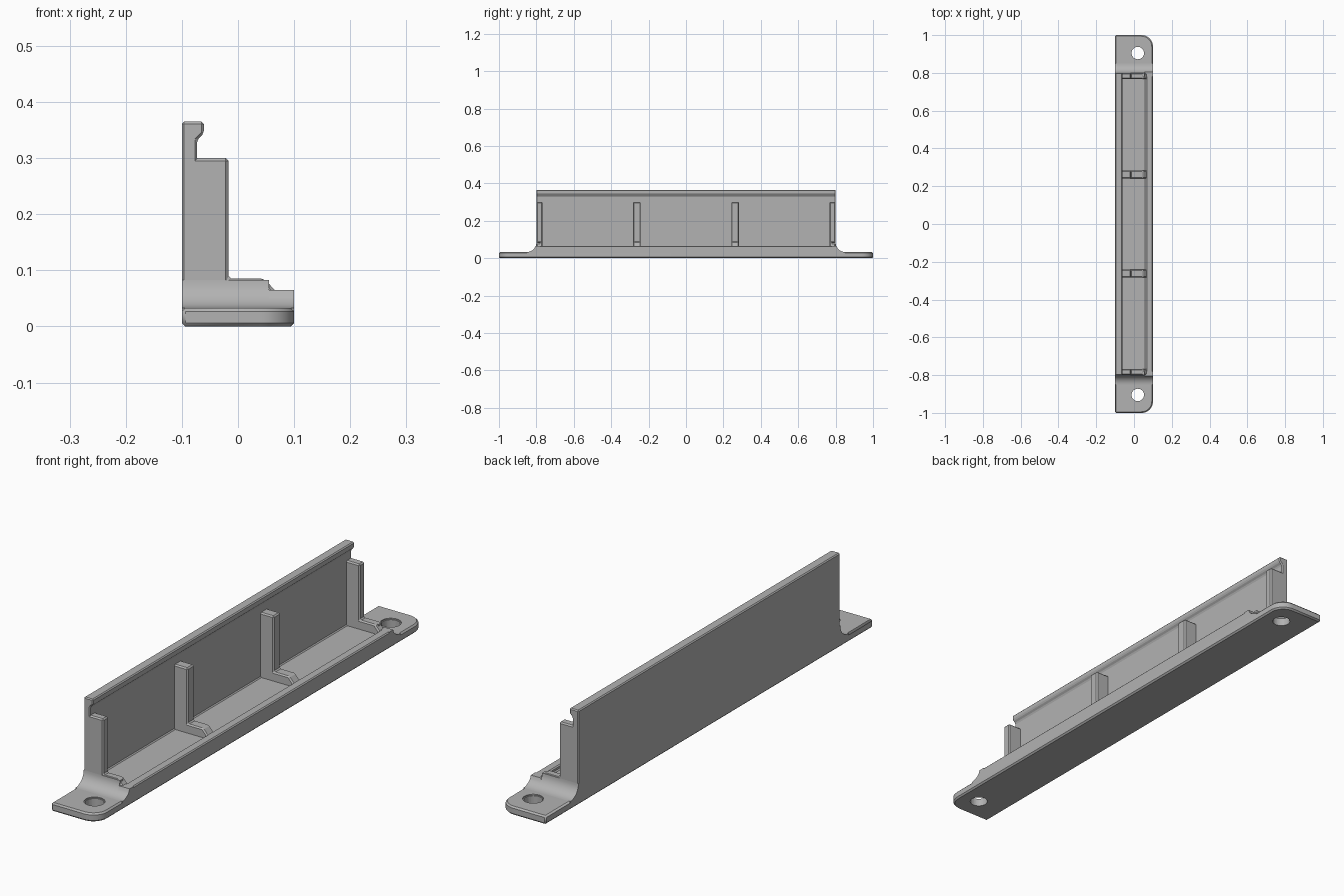
import bpy, bmesh, math
from mathutils import Vector

cube = bpy.data.objects.get("Cube")
if cube:
    bpy.data.objects.remove(cube, do_unlink=True)

grey = bpy.data.materials.new("plain_grey")
grey.use_nodes = True
grey.diffuse_color = (0.45, 0.45, 0.45, 1)
grey.node_tree.nodes["Principled BSDF"].inputs["Base Color"].default_value = grey.diffuse_color

AXES = {"x": (1, 2, 0), "y": (0, 2, 1), "z": (0, 1, 2)}
END, WALL, FLOOR, PLATE, RIM = 0.8, -0.073, 0.05, 0.033, 0.065


def extrude(name, profile, axis, start, stop):
    """Extrude a 2D profile along an axis between two positions."""
    a, b, c = AXES[axis]
    bm = bmesh.new()
    verts = []
    for u, v in profile:
        p = Vector()
        p[a], p[b], p[c] = u, v, start
        verts.append(bm.verts.new(p))
    face = bm.faces.new(verts)
    new = bmesh.ops.extrude_face_region(bm, geom=[face])["geom"]
    shift = Vector()
    shift[c] = stop - start
    bmesh.ops.translate(bm, vec=shift, verts=[g for g in new if isinstance(g, bmesh.types.BMVert)])
    bmesh.ops.recalc_face_normals(bm, faces=bm.faces)
    mesh = bpy.data.meshes.new(name)
    bm.to_mesh(mesh)
    bm.free()
    mesh.materials.append(grey)
    obj = bpy.data.objects.new(name, mesh)
    bpy.context.collection.objects.link(obj)
    return obj


def chamfer(obj, width):
    mod = obj.modifiers.new("chamfer", "BEVEL")
    mod.width = width
    mod.segments = 1
    mod.limit_method = "ANGLE"
    mod.angle_limit = math.radians(40)


def smooth(obj):
    bpy.ops.object.select_all(action="DESELECT")
    obj.select_set(True)
    bpy.context.view_layer.objects.active = obj
    bpy.ops.object.shade_smooth_by_angle(angle=math.radians(30))


def arc(cx, cy, r, a0, a1, n=10):
    angles = [math.radians(a0 + (a1 - a0) * i / n) for i in range(n + 1)]
    return [(cx + r * math.cos(a), cy + r * math.sin(a)) for a in angles]


# Base plate with rounded front corners
r = 0.06
outline = [(-0.1, 1), (-0.1, -1)] + arc(0.1 - r, r - 1, r, -90, 0) + arc(0.1 - r, 1 - r, r, 0, 90)
plate = extrude("base_plate", outline, "z", 0, PLATE)
chamfer(plate, 0.006)

# Screw holes through both ends
for side in (-1, 1):
    rings = ((0.033, -0.01, 0.1), (0.037, PLATE - 0.004, 0.1))
    for radius, low, high in rings:
        circle = arc(0.02, side * 0.905, radius, 0, 350, 35)
        cutter = extrude("hole_cutter", circle, "z", low, high)
        cutter.hide_render = True
        cutter.hide_set(True)
        cutter.display_type = "WIRE"
        mod = plate.modifiers.new("hole", "BOOLEAN")
        mod.operation = "DIFFERENCE"
        mod.solver = "EXACT"
        mod.object = cutter
smooth(plate)

# Back wall with overhanging lip, floor and front rim
section = [(-0.1, 0.015), (0.1, 0.015), (0.1, RIM), (0.065, RIM), (0.063, FLOOR),
           (WALL, FLOOR), (WALL, 0.332), (-0.061, 0.344), (-0.061, 0.365), (-0.1, 0.365)]
channel = extrude("wall_and_floor", section, "y", -END, END)
chamfer(channel, 0.004)

# Upright ribs, each with a chamfered foot
rib_section = [(-0.085, 0.03), (0.075, 0.03), (0.075, 0.058), (0.065, RIM), (0.047, 0.085),
               (-0.017, 0.085), (-0.017, 0.3), (-0.085, 0.3)]
ribs = (("front_end_rib", -END, -0.767), ("front_rib", -0.284, -0.242),
        ("back_rib", 0.242, 0.284), ("back_end_rib", 0.767, END))
for name, start, stop in ribs:
    chamfer(extrude(name, rib_section, "y", start, stop), 0.005)

# Curved fillets joining the end tabs to the body
for name, side in (("front", -1), ("back", 1)):
    f = 0.05
    curve = arc(END + f, PLATE + f, f, 180, 270)
    for part, top, x0, x1 in (("tall", 0.083, -0.1, 0.055), ("low", RIM, 0.055, 0.1)):
        pts = [p for p in curve if p[1] <= top + 0.001]
        last = pts[0][0]
        pts = [(0.78, 0.02), (0.78, top), (last, top)] + pts[1:] + [(END + f, 0.02)]
        smooth(extrude(f"{name}_{part}_fillet", [(side * y, z) for y, z in pts], "x", x0, x1))
